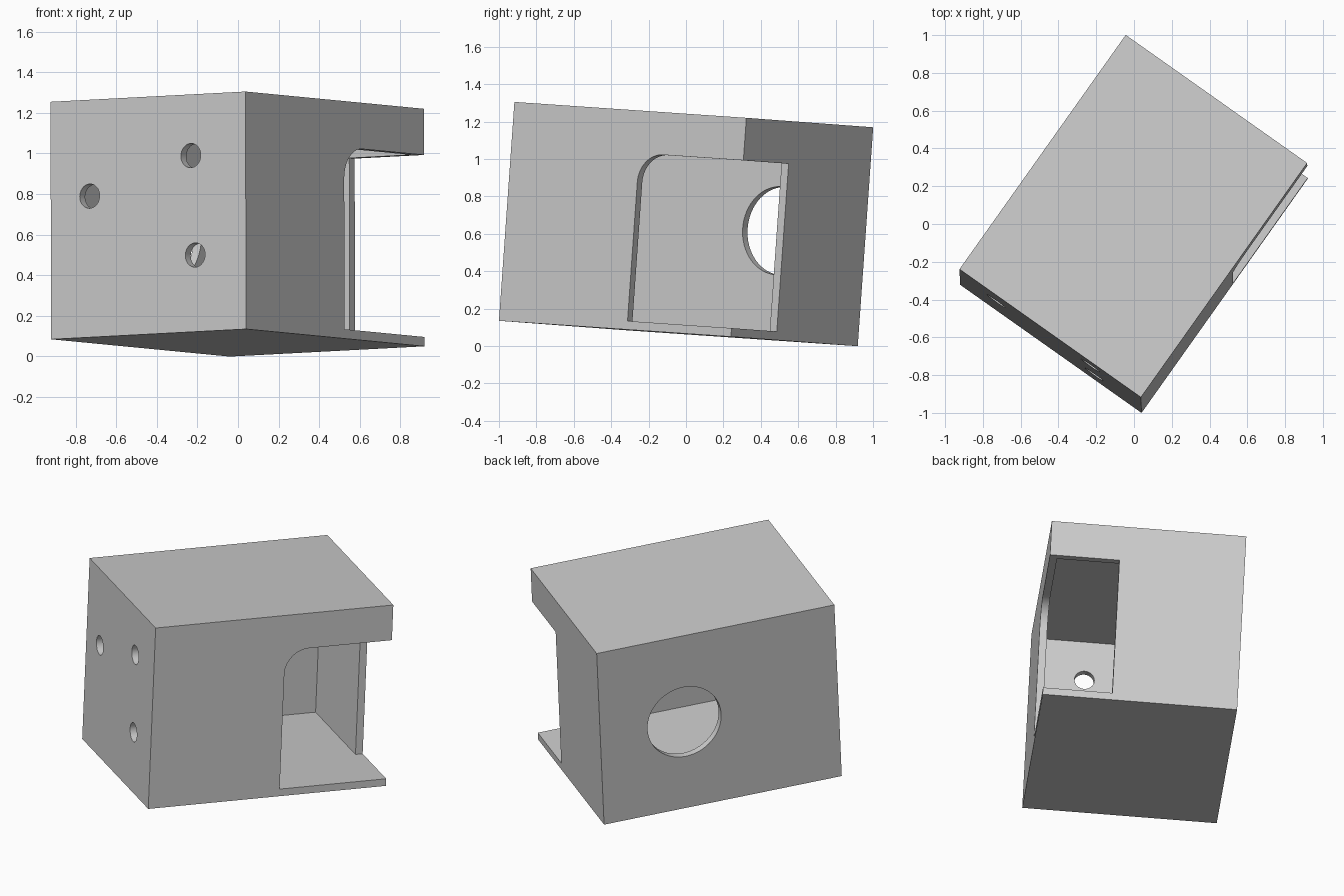
import bpy, bmesh, math
from mathutils import Vector, Matrix

cube = bpy.data.objects.get("Cube")
if cube:
    bpy.data.objects.remove(cube, do_unlink=True)

LENGTH, WIDTH, HEIGHT, WALL = 1.523, 1.177, 1.173, 0.046

grey = bpy.data.materials.new("light_grey")
grey.use_nodes = True
colour = (0.6, 0.6, 0.6, 1)
grey.diffuse_color = colour
grey.node_tree.nodes["Principled BSDF"].inputs["Base Color"].default_value = colour


def prism(name, outline, axis, start, end):
    """Extrude a 2D outline along x or y, from start to end."""
    def place(p, d):
        return (d, p[0], p[1]) if axis == "x" else (p[0], d, p[1])
    bm = bmesh.new()
    face = bm.faces.new([bm.verts.new(place(p, start)) for p in outline])
    moved = bmesh.ops.extrude_face_region(bm, geom=[face])["geom"]
    shift = Vector(place((0, 0), end - start))
    bmesh.ops.translate(bm, vec=shift, verts=[g for g in moved if isinstance(g, bmesh.types.BMVert)])
    bmesh.ops.recalc_face_normals(bm, faces=bm.faces)
    mesh = bpy.data.meshes.new(name)
    bm.to_mesh(mesh)
    bm.free()
    obj = bpy.data.objects.new(name, mesh)
    bpy.context.collection.objects.link(obj)
    obj.data.materials.append(grey)
    return obj


def rect(a0, a1, b0, b1):
    return [(a0, b0), (a1, b0), (a1, b1), (a0, b1)]


def arc(cx, cy, r, start, sweep, steps):
    return [(cx + r * math.cos(start + sweep * i / steps),
             cy + r * math.sin(start + sweep * i / steps)) for i in range(steps + 1)]


def circle(cx, cy, r, steps=48):
    return arc(cx, cy, r, 0, math.tau, steps)[:-1]


# Hollow box, with local x along its length
box = prism("housing", rect(0, LENGTH, 0, HEIGHT), "y", 0, WIDTH)
cutters = [prism("cavity", rect(WALL, LENGTH - WALL, WALL, HEIGHT - WALL), "y", WALL, WIDTH - WALL)]

# Corner opening with one rounded upper corner
left, top, radius = 0.84, 0.945, 0.155
opening = [(left, WALL), (LENGTH + 0.2, WALL), (LENGTH + 0.2, top)]
opening += arc(left + radius, top - radius, radius, math.pi / 2, math.pi / 2, 14)
cutters.append(prism("corner_opening", opening, "y", -0.2, 0.42))

# Large round port in the long side wall
cutters.append(prism("round_port", circle(0.985, 0.587, 0.236, 64), "y", WIDTH - 0.2, WIDTH + 0.2))

# Three screw holes in the end wall
for y, z in ((0.331, 0.871), (0.942, 0.697), (0.306, 0.379)):
    cutters.append(prism("screw_hole", circle(y, z, 0.06, 32), "x", -0.2, 0.2))

bpy.context.view_layer.objects.active = box
for cutter in cutters:
    mod = box.modifiers.new(cutter.name, "BOOLEAN")
    mod.operation, mod.solver, mod.object = "DIFFERENCE", "EXACT", cutter
    bpy.ops.object.modifier_apply(modifier=mod.name)
    bpy.data.objects.remove(cutter, do_unlink=True)

# Tilt the housing into its resting pose on one corner
along = Vector((0.88, 1.24, -0.085)).normalized()
up = Vector((-0.003, 0.083, 1.17))
up = (up - along * up.dot(along)).normalized()
across = up.cross(along)
pose = Matrix((along, across, up)).transposed().to_4x4()
pose.translation = (0.04, -1.0, 0.135)
box.data.transform(pose)

bpy.ops.object.select_all(action="DESELECT")
box.select_set(True)
bpy.ops.object.shade_smooth_by_angle(angle=math.radians(30))
